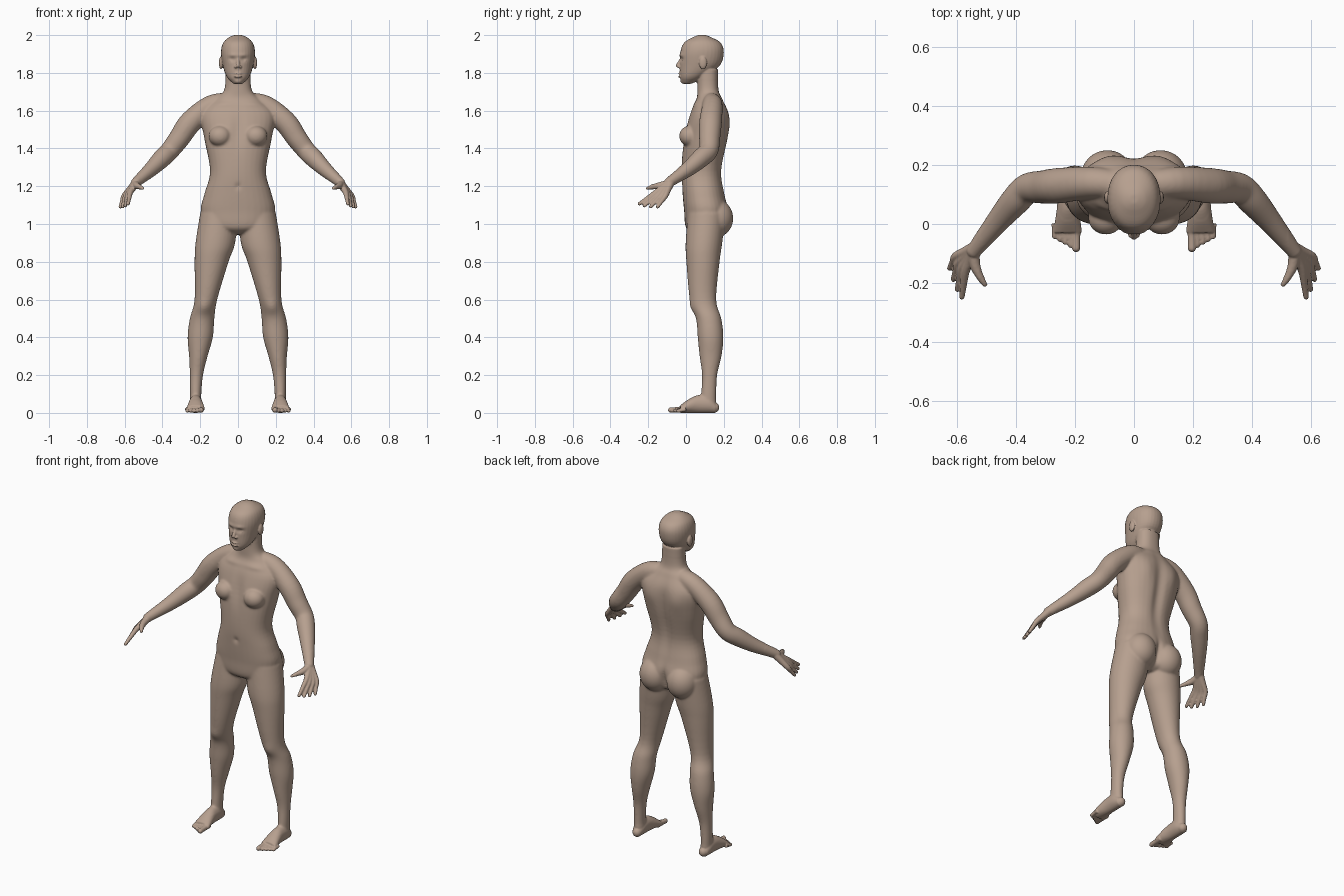
import bpy
import bmesh
import math
from mathutils import Vector, Matrix

if "Cube" in bpy.data.objects:
    bpy.data.objects.remove(bpy.data.objects["Cube"], do_unlink=True)

AXIS_X, AXIS_Y, AXIS_Z = Matrix.Identity(3)
SIDES = 32
bm = bmesh.new()


def smooth_rows(rows, steps=5):
    """Fill in rows along a smooth curve passing through the given ones."""
    last = len(rows) - 1
    result = []
    for i in range(last):
        before, start, end, after = [
            Vector(rows[min(max(j, 0), last)]) for j in range(i - 1, i + 3)]
        for step in range(steps):
            t = step / steps
            slope = (end - before) * t
            bend = (before * 2 - start * 5 + end * 4 - after) * t ** 2
            twist = (start * 3 - before - end * 3 + after) * t ** 3
            result.append(start + (slope + bend + twist) / 2)
    result.append(Vector(rows[last]))
    return result


def superellipse(angle, power):
    c, s = math.cos(angle), math.sin(angle)
    return math.copysign(abs(c) ** power, c), math.copysign(abs(s) ** power, s)


def loft(rows, axes=None, power=1.0):
    """Closed skin through (x, y, z, radius_u, radius_v) rows."""
    rows = smooth_rows(rows)
    centres = [Vector(row[:3]) for row in rows]
    last = len(rows) - 1
    rings = []
    for i, row in enumerate(rows):
        if axes:
            u, v = axes
        else:
            along = (centres[min(i + 1, last)] - centres[max(i - 1, 0)]).normalized()
            u = (AXIS_Y - along * AXIS_Y.dot(along)).normalized()
            v = along.cross(u)
        ring = []
        for k in range(SIDES):
            a, b = superellipse(math.tau * k / SIDES, power)
            ring.append(bm.verts.new(centres[i] + u * a * row[3] + v * b * row[4]))
        rings.append(ring)
    for low, high in zip(rings, rings[1:]):
        for k in range(SIDES):
            n = (k + 1) % SIDES
            bm.faces.new((low[k], low[n], high[n], high[k]))
    bm.faces.new(rings[0][::-1])
    bm.faces.new(rings[-1])


def ball(centre, radii):
    matrix = Matrix.Translation(centre) @ Matrix.Diagonal((*radii, 1))
    bmesh.ops.create_icosphere(bm, subdivisions=4, radius=1, matrix=matrix)


def tube(points, radii):
    """Round limb along the points with a rounded tip."""
    loft([(*point, r, r) for point, r in zip(points, radii)])
    ball(points[-1], [radii[-1]] * 3)


def stack(rows, power):
    """Centred section from (z, half_width, front, back) rows."""
    loft([(0, (front + back) / 2, z, width, (back - front) / 2)
          for z, width, front, back in rows], (AXIS_X, AXIS_Y), power)


# Left leg and buttock
loft([
    (.1, .11, 1.06, .1, .1), (.12, .095, .9, .105, .097), (.14, .09, .8, .09, .088),
    (.17, .09, .6, .06, .07), (.19, .12, .5, .065, .067), (.2, .13, .4, .067, .068),
    (.21, .13, .3, .049, .058), (.22, .125, .2, .035, .04), (.224, .12, .1, .03, .04),
    (.222, .12, .04, .03, .04)], (AXIS_X, AXIS_Y))
ball((.09, .16, 1.03), (.09, .09, .1))

# Left foot, its sole resting on the ground
loft([(.224, y, height, width, height) for y, width, height in (
    (.155, .026, .028), (.12, .034, .045), (.06, .036, .047),
    (.01, .043, .035), (-.03, .049, .02))], (AXIS_X, AXIS_Z))
ball((.222, .15, .028), (.026, .026, .027))

# Left toes, shrinking outward from the big one
for i in range(5):
    size = .01 if i else .014
    x = .196 + .018 * i
    tip = .01 * i - .081
    tube([(x, 0, .02), (x, tip + .03, .017), (x, tip, size + .001)],
         (size + .003, size, size))

# Left shoulder and arm
tube([(.03, .13, 1.65), (.14, .14, 1.63), (.25, .13, 1.54), (.31, .125, 1.455),
      (.36, .12, 1.39), (.4, .08, 1.35), (.46, .01, 1.29), (.54, -.09, 1.22)],
     (.045, .053, .06, .056, .051, .05, .04, .026))

# Left fingers, fanned from the wrist over the knuckles
wrist = Vector((.538, -.08, 1.222))
for i in range(4):
    t = i / 3
    knuckle = Vector((.57, -.16, 1.167)).lerp(Vector((.603, -.11, 1.148)), t)
    reach = Vector((.012, -.087, -.06)).lerp(Vector((.02, -.04, -.057)), t)
    arch = math.sin(math.pi * t)
    knuckle += reach * arch * .1
    tube([wrist, wrist.lerp(knuckle, .5), knuckle, knuckle + reach * .5, knuckle + reach],
         (.022, .018, .0145, .0115, .009))

# Left thumb
tube([(.543, -.09, 1.215), (.537, -.14, 1.203), (.519, -.18, 1.196), (.504, -.205, 1.188)],
     (.02, .018, .013, .01))

# Left breast, ear, eyeball and nostril
ball((.095, .02, 1.465), (.06, .056, .055))
ball((.09, .09, 1.853), (.011, .021, .034))
ball((.033, -.011, 1.867), (.015, .015, .013))
ball((.012, -.035, 1.832), (.009, .011, .008))

# Mirror the left parts to the right
copy = bmesh.ops.duplicate(bm, geom=bm.verts[:] + bm.edges[:] + bm.faces[:])
for item in copy["geom"]:
    if isinstance(item, bmesh.types.BMVert):
        item.co.x *= -1

# Trunk and neck
stack([
    (.945, .05, .05, .15), (.98, .16, 0, .2), (1.07, .197, -.01, .223),
    (1.16, .178, -.018, .205), (1.28, .148, -.024, .19), (1.45, .178, -.013, .222),
    (1.58, .195, .02, .226), (1.66, .12, .055, .195), (1.71, .073, .06, .173),
    (1.82, .065, .06, .17)], .88)

# Skull and jaw
stack([
    (1.742, .025, -.02, .03), (1.78, .06, -.032, .1), (1.84, .081, -.033, .18),
    (1.91, .09, -.03, .2), (1.96, .078, -.01, .183), (1.99, .045, .04, .13),
    (2.001, .014, .07, .1)], .93)

# Nose, lips and chin
tube([(0, -.022, 1.882), (0, -.034, 1.856), (0, -.043, 1.839)], (.008, .01, .011))
for height in (1.795, 1.781):
    ball((0, -.027, height), (.023, .015, .008))
ball((0, -.014, 1.757), (.022, .018, .014))

# Fuse the parts into one skin
bmesh.ops.recalc_face_normals(bm, faces=bm.faces[:])
mesh = bpy.data.meshes.new("body")
bm.to_mesh(mesh)
bm.free()
body = bpy.data.objects.new("body", mesh)
bpy.context.collection.objects.link(body)
for other in bpy.context.selected_objects:
    other.select_set(False)
bpy.context.view_layer.objects.active = body
body.select_set(True)
mesh.remesh_voxel_size = .0056
mesh.use_remesh_fix_poles = False
bpy.ops.object.voxel_remesh()
mesh = body.data


def push(centre, radii, depth):
    """Soft stroke along y, repeated on both sides when off centre."""
    for side in ((1, -1) if centre[0] else (1,)):
        middle = Vector((centre[0] * side, centre[1], centre[2]))
        for vertex in mesh.vertices:
            offset = vertex.co - middle
            if abs(offset.z) < radii[2] * 2:
                distance = sum((o / r) ** 2 for o, r in zip(offset, radii))
                vertex.co.y += depth * math.exp(-distance)


# Spine, cleft and shoulder blades
push((0, .21, 1.4), (.03, .06, .2), -.016)
push((0, .22, 1.02), (.014, .08, .07), -.025)
push((.09, .22, 1.53), (.05, .05, .07), .01)
# Navel, breastbone, collarbones and kneecaps
push((0, -.02, 1.2), (.012, .03, .014), .01)
push((0, -.01, 1.49), (.03, .05, .09), .01)
push((.09, .05, 1.635), (.07, .04, .014), -.007)
push((.18, .04, .56), (.03, .04, .035), -.008)
# Eye sockets, brows and mouth line
push((.03, -.03, 1.872), (.02, .03, .012), .009)
push((.03, -.03, 1.894), (.025, .03, .009), -.005)
push((0, -.04, 1.788), (.022, .02, .004), .006)

# Relax the skin, sparing the face, hands and feet
zones = {1.0: [], .12: []}
for vertex in mesh.vertices:
    x, y, z = vertex.co
    fine = z > 1.765 or z < .07 or abs(x) > .52
    zones[.12 if fine else 1.0].append(vertex.index)
group = body.vertex_groups.new(name="relax")
for weight, indices in zones.items():
    group.add(indices, weight, 'REPLACE')
relax = body.modifiers.new("relax", 'SMOOTH')
relax.factor = .5
relax.iterations = 18
relax.vertex_group = group.name

# Skin colour
skin = bpy.data.materials.new("skin")
skin.use_nodes = True
colour = (.47, .35, .275, 1)
skin.diffuse_color = colour
skin.node_tree.nodes["Principled BSDF"].inputs["Base Color"].default_value = colour
mesh.materials.clear()
mesh.materials.append(skin)
bpy.ops.object.shade_smooth()
